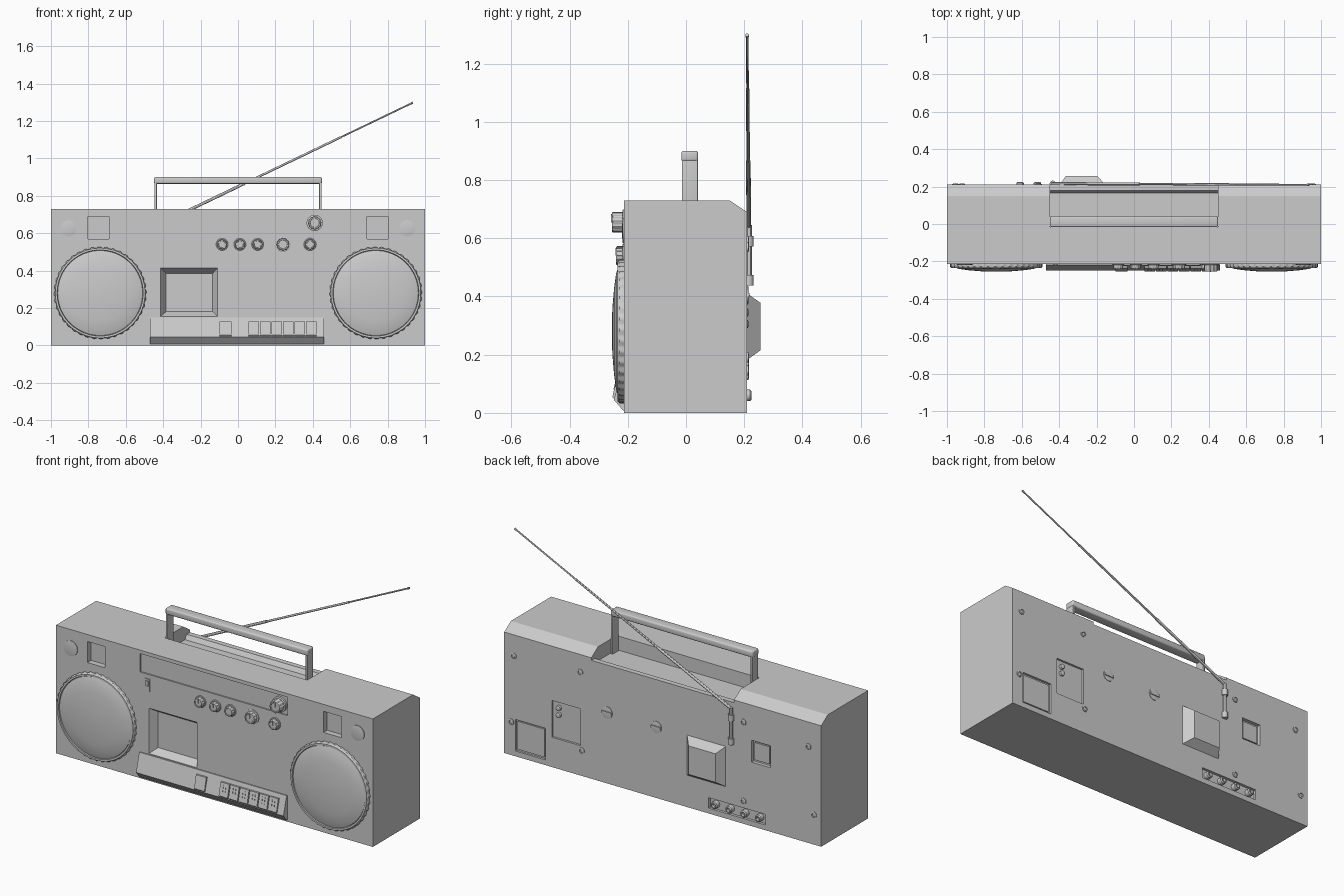
import bpy, bmesh, math
from mathutils import Vector

if "Cube" in bpy.data.objects:
    bpy.data.objects.remove(bpy.data.objects["Cube"])

grey = bpy.data.materials.new("light_grey_plastic")
grey.diffuse_color = (0.6, 0.6, 0.6, 1)
grey.use_nodes = True
grey.node_tree.nodes["Principled BSDF"].inputs["Base Color"].default_value = grey.diffuse_color


def finish(name, bm):
    bmesh.ops.recalc_face_normals(bm, faces=bm.faces)
    me = bpy.data.meshes.new(name)
    bm.to_mesh(me)
    bm.free()
    ob = bpy.data.objects.new(name, me)
    me.materials.append(grey)
    bpy.context.collection.objects.link(ob)
    return ob


def add_frustum(bm, ra, ya, rb, yb):
    """Block between two rectangles (x0, x1, z0, z1) at depths ya and yb."""
    loops = []
    for (x0, x1, z0, z1), y in ((ra, ya), (rb, yb)):
        loops.append([bm.verts.new((x, y, z)) for x, z in ((x0, z0), (x1, z0), (x1, z1), (x0, z1))])
    bridge(bm, loops)


def bridge(bm, loops):
    n = len(loops[0])
    for a, b in zip(loops, loops[1:]):
        for i in range(n):
            j = (i + 1) % n
            bm.faces.new((a[i], a[j], b[j], b[i]))
    bm.faces.new(loops[0])
    bm.faces.new(loops[-1])


def add_prism(bm, profile, x0, x1):
    """Extrude a (y, z) profile along x."""
    bridge(bm, [[bm.verts.new((x, y, z)) for y, z in profile] for x in (x0, x1)])


def block(name, rect, y0, y1, bevel=0.0, rect2=None):
    bm = bmesh.new()
    add_frustum(bm, rect, y0, rect2 or rect, y1)
    if bevel:
        bmesh.ops.bevel(bm, geom=bm.edges[:], offset=bevel, segments=3, profile=0.5, affect='EDGES')
    return finish(name, bm)


def prism(name, profile, x0, x1):
    bm = bmesh.new()
    add_prism(bm, profile, x0, x1)
    return finish(name, bm)


def lathe(name, profile, x, z, seg=32, notched=(), depth=0.94):
    """Turn an (r, y) profile about a y axis; notched rows get knurled edges."""
    bm = bmesh.new()
    loops = []
    for k, (r, y) in enumerate(profile):
        row = []
        for i in range(seg):
            a = 2 * math.pi * i / seg
            rr = r * (depth if k in notched and (i // 2) % 2 else 1)
            row.append(bm.verts.new((x + rr * math.cos(a), y, z + rr * math.sin(a))))
        loops.append(row)
    bridge(bm, loops)
    return finish(name, bm)


def rod(name, p, q, r1, r2, seg=12):
    p, q = Vector(p), Vector(q)
    bm = bmesh.new()
    bmesh.ops.create_cone(bm, cap_ends=True, segments=seg, radius1=r1, radius2=r2, depth=(q - p).length)
    rot = (q - p).to_track_quat('Z', 'Y')
    for v in bm.verts:
        v.co = rot @ v.co + (p + q) / 2
    return finish(name, bm)


# main case with sloped rear top edge
FRONT, BACK = -0.213, 0.21
case = prism("case", [(FRONT, 0), (BACK, 0), (BACK, 0.69), (0.15, 0.73), (FRONT, 0.73)], -1, 1)

# recesses cut from the case: handle well, tuner strip, cassette window, panels
bm = bmesh.new()
add_prism(bm, [(-0.017, 0.8), (-0.017, 0.65), (0.165, 0.65), (0.18, 0.675), (0.25, 0.675), (0.25, 0.8)],
          -0.45, 0.45)
add_frustum(bm, (-0.47, 0.46, 0.605, 0.71), -0.25, (-0.47, 0.46, 0.605, 0.71), -0.205)
add_frustum(bm, (-0.425, -0.10, 0.145, 0.425), -0.23, (-0.385, -0.135, 0.18, 0.385), -0.17)
for s in (-1, 1):
    r = (s * 0.745 - 0.056, s * 0.745 + 0.056, 0.57, 0.69)
    add_frustum(bm, r, -0.25, r, -0.18)
for r, d in (((0.52, 0.70, 0.17, 0.38), 0.012), ((0.74, 0.93, 0.03, 0.21), 0.012),
             ((-0.68, -0.56, 0.365, 0.49), 0.02), ((-0.65, -0.29, 0.03, 0.09), 0.015)):
    add_frustum(bm, r, 0.25, r, BACK - d)
cutter = finish("recess_cutter", bm)
cutter.hide_render = True
mod = case.modifiers.new("recesses", 'BOOLEAN')
mod.operation, mod.solver, mod.object = 'DIFFERENCE', 'EXACT', cutter
deps = bpy.context.evaluated_depsgraph_get()
cut_mesh = bpy.data.meshes.new_from_object(case.evaluated_get(deps))
case.modifiers.clear()
case.data = cut_mesh
bpy.data.objects.remove(cutter)

# speakers with knurled rims, tweeters
for s, side in ((-1, "left"), (1, "right")):
    lathe(f"speaker_rim_{side}", [(0.247, -0.205), (0.247, -0.228), (0.240, -0.236), (0.230, -0.236), (0.226, -0.215)],
          s * 0.737, 0.28, 160, (0, 1), 0.98)
    lathe(f"speaker_grille_{side}", [(0.229, -0.210), (0.227, -0.231), (0.20, -0.240), (0.15, -0.247),
                                     (0.08, -0.253), (0.01, -0.255)], s * 0.737, 0.28, 64)
    lathe(f"tweeter_{side}", [(0.043, -0.21), (0.043, -0.217), (0.034, -0.2185), (0.01, -0.22)], s * 0.905, 0.625)

# knobs: x, z, radius, front depth
for i, (x, z, r, y) in enumerate(((0.41, 0.655, 0.036, -0.255), (-0.085, 0.54, 0.027, -0.24),
                                  (0.01, 0.54, 0.027, -0.24), (0.105, 0.54, 0.027, -0.24),
                                  (0.24, 0.54, 0.034, -0.24), (0.385, 0.54, 0.028, -0.24))):
    lathe(f"knob_collar_{i}", [(r * 1.2, -0.2), (r * 1.2, -0.217), (r * 1.1, -0.219)], x, z)
    lathe(f"knob_{i}", [(r, -0.2), (r, y + 0.004), (r * 0.88, y), (r * 0.7, y), (r * 0.66, y + 0.002)],
          x, z, 48, (0, 1), 0.93)
    block(f"knob_pointer_{i}", (x - 0.003, x + 0.003, z, z + r * 0.8), y + 0.003, y - 0.002)
block("function_switch_frame", (-0.434, -0.406, 0.51, 0.58), -0.2, -0.217)
block("function_switch", (-0.428, -0.412, 0.54, 0.57), -0.2, -0.223)

# key shelf, tape keys and record button
prism("key_shelf", [(-0.2, 0.15), (-0.219, 0.15), (-0.248, 0.045), (-0.216, 0.008), (-0.2, 0.008)], -0.47, 0.46)
key = [(-0.22, 0.127), (-0.236, 0.127), (-0.253, 0.055), (-0.245, 0.045), (-0.22, 0.045)]
for i in range(6):
    x = 0.055 + i * 0.0617
    prism(f"tape_key_{i}", key, x, x + 0.056)
    for dx in (0.02, 0.036):
        prism(f"key_rib_{i}", [(-0.23, 0.115), (-0.241, 0.115), (-0.2495, 0.08), (-0.24, 0.08)], x + dx - 0.002, x + dx + 0.002)
prism("stop_button", key, -0.1, -0.035)

# carrying handle
for s, side in ((-1, "left"), (1, "right")):
    block(f"handle_post_{side}", tuple(sorted((s * 0.434, s * 0.447))) + (0.64, 0.885), -0.014, 0.041, 0.002)
block("handle_bar", (-0.449, 0.449, 0.864, 0.9), -0.016, 0.042, 0.008)

# rear: case screws, slotted screws, transformer hump, sockets, selector pins
for i, (x, z) in enumerate(((0.94, 0.57), (0.955, 0.19), (0.52, 0.59), (0.51, 0.145),
                            (-0.51, 0.58), (-0.51, 0.13), (-0.92, 0.55), (-0.955, 0.17))):
    lathe(f"case_screw_{i}", [(0.017, 0.2), (0.017, 0.214), (0.011, 0.216), (0.010, 0.211)], x, z, 20)
for i, x in enumerate((0.35, 0.04)):
    lathe(f"slotted_screw_{i}", [(0.033, 0.2), (0.033, 0.213), (0.028, 0.214)], x, 0.405)
    block(f"screw_bar_{i}", (x - 0.03, x + 0.03, 0.398, 0.412), 0.2, 0.219)
block("rear_hump", (-0.405, -0.145, 0.175, 0.418), 0.2, 0.256, 0, (-0.365, -0.195, 0.215, 0.378))
for i in range(4):
    lathe(f"socket_{i}", [(0.02, 0.19), (0.02, 0.22), (0.015, 0.225), (0.011, 0.225), (0.010, 0.21)],
          -0.33 - i * 0.093, 0.06, 20)
for i, z in enumerate((0.345, 0.305)):
    lathe(f"selector_pin_{i}", [(0.014, 0.19), (0.014, 0.212), (0.008, 0.215)], 0.66, z, 16)
block("cord_door", (0.75, 0.92, 0.04, 0.20), 0.19, 0.204)
block("vent_door", (-0.667, -0.573, 0.378, 0.477), 0.185, 0.2)

# telescopic antenna on its pivot bracket
base, tip = Vector((-0.435, 0.216, 0.64)), Vector((0.935, 0.21, 1.298))
for i, (a, b, r) in enumerate(((0, 0.34, 0.008), (0.33, 0.72, 0.006), (0.71, 1, 0.0045))):
    rod(f"antenna_section_{i}", base.lerp(tip, a), base.lerp(tip, b), r, r)
rod("antenna_tip", base.lerp(tip, 0.993), tip, 0.006, 0.006)
rod("antenna_stem", (-0.435, 0.216, 0.44), (-0.435, 0.216, 0.645), 0.010, 0.010)
for i, z in enumerate((0.455, 0.59)):
    rod(f"antenna_joint_{i}", (-0.435, 0.216, z - 0.018), (-0.435, 0.216, z + 0.018), 0.016, 0.016, 16)

# keep hard edges sharp, curves smooth
for ob in bpy.context.scene.objects:
    ob.select_set(True)
bpy.context.view_layer.objects.active = case
bpy.ops.object.shade_smooth_by_angle(angle=math.radians(30))
